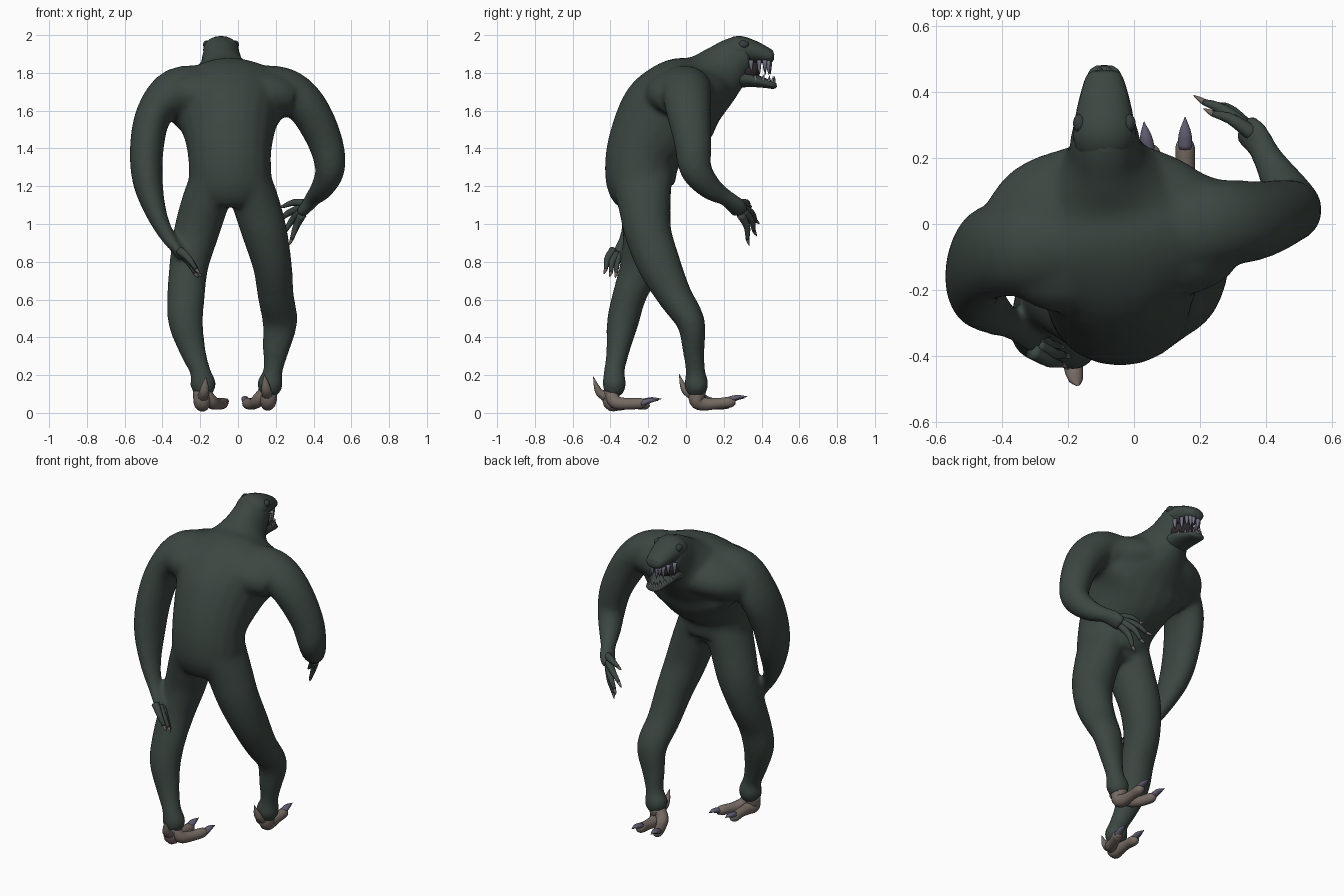
import bpy, bmesh, math
from mathutils import Vector


def material(name, rgb):
    m = bpy.data.materials.new(name)
    m.diffuse_color = (*rgb, 1)
    return m


GREEN = material("dark green skin", (0.045, 0.063, 0.054))
TAN = material("toe brown", (0.18, 0.145, 0.125))
CLAW = material("claw violet grey", (0.12, 0.11, 0.17))
TOOTH = material("tooth grey", (0.17, 0.16, 0.22))
MOUTH = material("mouth dark", (0.03, 0.024, 0.027))
EYE = material("eye dark", (0.035, 0.047, 0.045))


def finish(bm, name, mat):
    bmesh.ops.recalc_face_normals(bm, faces=bm.faces)
    for f in bm.faces:
        f.smooth = True
    me = bpy.data.meshes.new(name)
    bm.to_mesh(me)
    bm.free()
    me.materials.append(mat)
    ob = bpy.data.objects.new(name, me)
    bpy.context.collection.objects.link(ob)
    return ob


def add_tube(bm, stations, ref=(1, 0, 0), sides=20, sub=4):
    """Smooth elliptical tube through stations (x, y, z, radius on ref, other radius)."""
    P = [Vector(s) for s in stations]
    P = [P[0] * 2 - P[1]] + P + [P[-1] * 2 - P[-2]]
    pts = []
    for i in range(1, len(P) - 2):
        a, b, c, d = P[i - 1:i + 3]
        for k in range(sub):
            t = k / sub
            pts.append(0.5 * (2 * b + (c - a) * t + (2 * a - 5 * b + 4 * c - d) * t * t
                              + (3 * b - a - 3 * c + d) * t ** 3))
    pts.append(P[-2])
    rings = []
    for i, p in enumerate(pts):
        t = Vector((pts[min(i + 1, len(pts) - 1)] - pts[max(i - 1, 0)])[:3]).normalized()
        u = Vector(ref)
        u = (u - t * u.dot(t)).normalized()
        v = t.cross(u)
        c = Vector(p[:3])
        rings.append([bm.verts.new(c + u * max(p[3], .001) * math.cos(q) + v * max(p[4], .001) * math.sin(q))
                      for q in (2 * math.pi * j / sides for j in range(sides))])
    for r, s in zip(rings, rings[1:]):
        for j in range(sides):
            k = (j + 1) % sides
            bm.faces.new((r[j], r[k], s[k], s[j]))
    bm.faces.new(rings[0])
    bm.faces.new(rings[-1])


def tubes(name, mat, paths, **kw):
    bm = bmesh.new()
    for p in paths:
        add_tube(bm, p, **kw)
    return finish(bm, name, mat)


# Body: spine, shoulder girdle, arms and legs fused into one smooth skin
bm = bmesh.new()
add_tube(bm, [(-.04, -.22, 1.12, .17, .12), (-.04, -.24, 1.2, .217, .18), (-.045, -.222, 1.38, .222, .203),
              (-.05, -.115, 1.55, .265, .255), (-.06, 0, 1.665, .34, .235), (-.075, .11, 1.74, .215, .175),
              (-.085, .2, 1.82, .122, .142), (-.088, .27, 1.875, .104, .12), (-.09, .335, 1.885, .088, .093)])
add_tube(bm, [(-.46, -.09, 1.62, .06, .05), (-.4, -.07, 1.65, .15, .1), (-.28, -.04, 1.685, .235, .135),
              (-.05, 0, 1.705, .25, .14), (.16, -.02, 1.69, .2, .13), (.28, -.01, 1.665, .145, .1)], ref=(0, 1, 0))
add_tube(bm, [(.05, -.03, 1.71, .15, .13), (.24, 0, 1.715, .135, .115), (.365, .01, 1.62, .122, .107),
              (.46, .035, 1.44, .1, .094), (.487, .052, 1.29, .086, .08), (.445, .13, 1.19, .065, .062),
              (.4, .21, 1.14, .045, .046), (.37, .26, 1.1, .055, .036), (.335, .29, 1.06, .052, .032)], ref=(0, 1, 0))
add_tube(bm, [(-.15, -.05, 1.71, .15, .13), (-.33, -.065, 1.705, .15, .12), (-.445, -.09, 1.58, .142, .097),
              (-.483, -.15, 1.4, .13, .09), (-.477, -.205, 1.22, .112, .08), (-.43, -.265, 1.05, .073, .055),
              (-.37, -.305, .93, .047, .04), (-.325, -.33, .87, .052, .03), (-.29, -.35, .82, .05, .026)],
         ref=(0, 1, 0))
add_tube(bm, [(.05, -.235, 1.25, .12, .165), (.098, -.22, 1.1, .125, .14), (.142, -.2, .95, .12, .125),
              (.182, -.14, .78, .104, .115), (.2, -.06, .62, .096, .093), (.222, .025, .48, .093, .076),
              (.2, .04, .33, .07, .058), (.185, .05, .22, .052, .052), (.17, .055, .15, .07, .066),
              (.165, .05, .09, .045, .045)])
add_tube(bm, [(-.13, -.235, 1.25, .12, .165), (-.178, -.22, 1.1, .125, .14), (-.222, -.21, .95, .12, .125),
              (-.26, -.24, .78, .104, .11), (-.275, -.3, .62, .1, .09), (-.277, -.335, .48, .093, .085),
              (-.24, -.36, .33, .07, .062), (-.2, -.38, .22, .055, .055), (-.185, -.38, .15, .07, .064),
              (-.185, -.385, .09, .045, .045)])
body = finish(bm, "body", GREEN)
rm = body.modifiers.new("fuse", 'REMESH')
rm.mode = 'VOXEL'
rm.voxel_size = .012
rm.use_smooth_shade = True
sm = body.modifiers.new("soften", 'SMOOTH')
sm.factor = .5
sm.iterations = 18

# Jaws
tubes("upper_jaw", GREEN, [[(-.09, .22, 1.89, .085, .06), (-.09, .27, 1.922, .095, .073),
                            (-.09, .34, 1.915, .085, .063), (-.09, .41, 1.897, .068, .047),
                            (-.09, .452, 1.885, .052, .033), (-.09, .466, 1.883, .03, .014)]])
tubes("lower_jaw", GREEN, [[(-.09, .22, 1.775, .085, .075), (-.09, .29, 1.772, .082, .052),
                            (-.09, .36, 1.76, .073, .036), (-.09, .43, 1.743, .058, .024),
                            (-.09, .465, 1.735, .045, .02), (-.09, .48, 1.736, .025, .01)]])

# Hands: bent fingers in skin colour with brown nails
hands = {
    "right": [((.365, .27, 1.11), (.21, .35, 1.09)), ((.35, .285, 1.09), (.18, .39, 1.0)),
              ((.335, .3, 1.07), (.23, .375, .935)), ((.34, .29, 1.05), (.27, .335, .885))],
    "left": [((-.31, -.385, .86), (-.2, -.435, .735)), ((-.295, -.365, .84), (-.19, -.405, .72)),
             ((-.295, -.345, .84), (-.21, -.375, .715)), ((-.325, -.31, .87), (-.25, -.33, .77))],
}
for side, fingers in hands.items():
    skin, nails = [], []
    for a, b in fingers:
        a, b = Vector(a), Vector(b)
        m = a.lerp(b, .45) + Vector((0, .012 if side == "right" else -.008, .012))
        e = a.lerp(b, .8)
        skin.append([(*a, .024, .024), (*m, .018, .018), (*e, .01, .01)])
        nails.append([(*e, .01, .01), (*e.lerp(b, .5), .007, .007), (*b, .001, .001)])
    tubes(side + "_fingers", GREEN, skin, sides=10)
    tubes(side + "_finger_nails", TAN, nails, sides=8)

# Feet: two toes, heel and rear spur, mirrored with an offset for the back foot
toes = [[(.16, .06, .125, .048, .048), (.16, .058, .065, .045, .042), (.157, .095, .047, .036, .036),
         (.156, .17, .05, .029, .029), (.155, .235, .057, .029, .029), (.155, .262, .06, .014, .014)],
        [(.145, .06, .115, .035, .035), (.11, .08, .07, .036, .036), (.08, .14, .048, .03, .031),
         (.05, .215, .05, .029, .029), (.04, .24, .052, .013, .013)]]
spur = [[(.155, .03, .1, .03, .03), (.15, -.003, .12, .026, .022), (.145, -.02, .155, .019, .014),
         (.14, -.036, .205, .001, .001)]]
claws = [[(.155, .23, .07, .022, .018), (.155, .275, .083, .019, .013), (.155, .325, .086, .001, .001)],
         [(.043, .22, .062, .022, .018), (.036, .265, .077, .018, .013), (.03, .31, .078, .001, .001)]]


def place(paths, back):
    if not back:
        return paths
    return [[(-x - .03, y - .455, z - (.012 if z > .05 else 0), a, b) for x, y, z, a, b in p] for p in paths]


for side, back in (("right", False), ("left", True)):
    tubes(side + "_foot", TAN, place(toes, back), sides=14)
    tubes(side + "_heel_spur", TAN, place(spur, back), sides=10)
    tubes(side + "_toe_claws", CLAW, place(claws, back), sides=10)

# Mouth lining between the jaws
tubes("mouth_lining", MOUTH, [[(-.09, .3, 1.815, .075, .065), (-.09, .36, 1.815, .066, .05),
                               (-.09, .39, 1.81, .04, .03)]])

# Teeth: cones round the upper and lower lips
upper, lower = [], []
for i in range(10):
    t = -1 + 2 * i / 9
    n = 1 - abs(t) ** 2.2
    x, y = -.09 + math.copysign(abs(t) ** .6, t) * (.072 - .014 * n), .345 + .1 * n
    L = .06 if i % 2 == 0 else .045
    upper.append([(x, y, 1.868, .013, .013), (x, y, 1.855 - L / 2, .009, .009), (x, y + .003, 1.85 - L, .001, .001)])
    x = -.09 + (x + .09) * .85
    y += .022
    z = 1.768 - (y - .36) * .2
    lower.append([(x, y, z - .015, .011, .011), (x, y, z + .008, .008, .008), (x, y + .004, z + L * .6, .001, .001)])
tubes("upper_teeth", TOOTH, upper, sides=8, sub=2)
tubes("lower_teeth", TOOTH, lower, sides=8, sub=2)

# Eyes
for side, s in (("left", -1), ("right", 1)):
    bm = bmesh.new()
    bmesh.ops.create_uvsphere(bm, u_segments=16, v_segments=10, radius=1)
    for v in bm.verts:
        v.co = Vector((-.09 + s * .075 + v.co.x * .02, .305 + v.co.y * .028, 1.95 + v.co.z * .022))
    finish(bm, side + "_eye", EYE)
